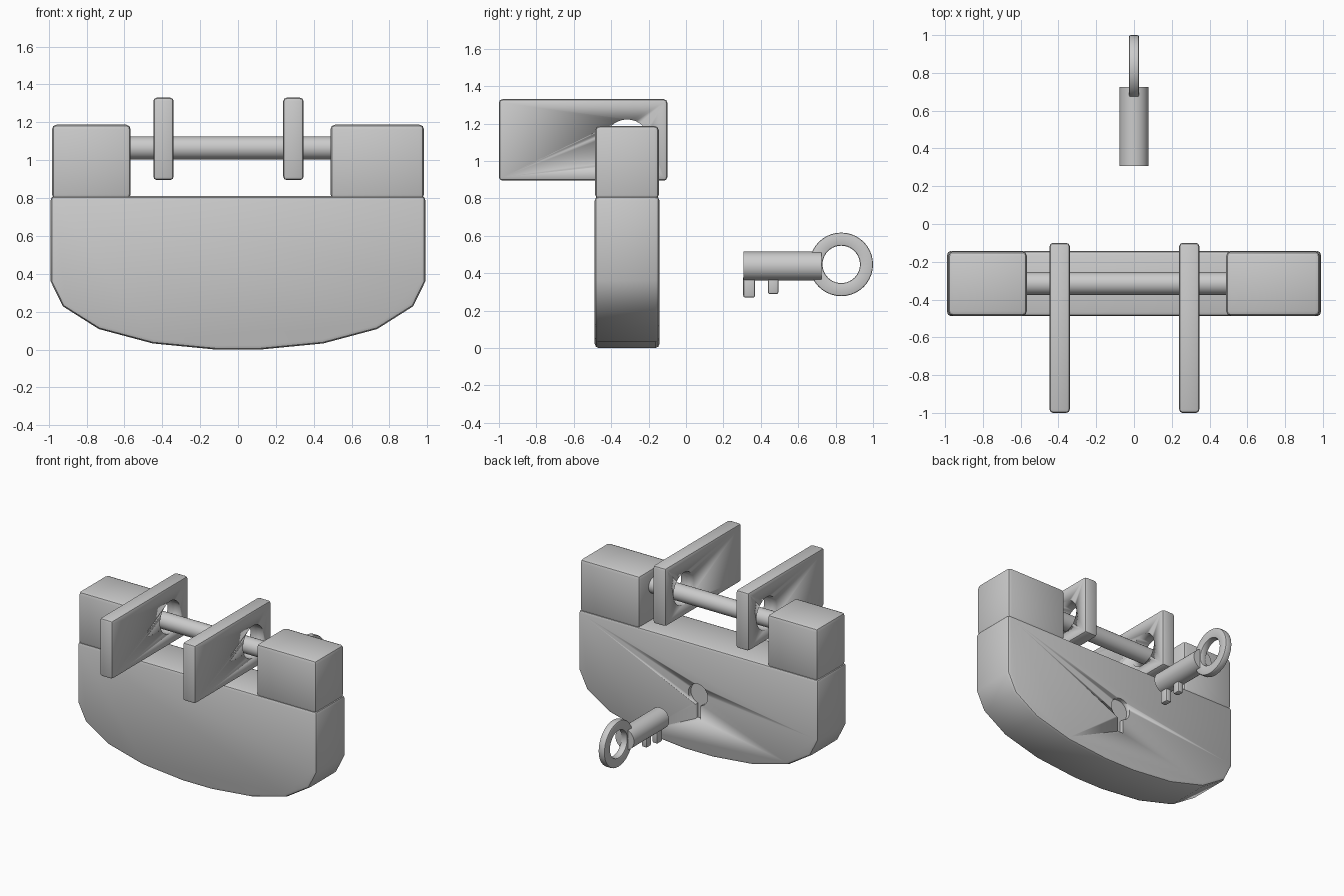
import bpy, bmesh, math
from mathutils import Matrix

if "Cube" in bpy.data.objects:
    bpy.data.objects.remove(bpy.data.objects["Cube"])

LOCK_Y = -0.315      # centre plane of the lock body
BACK_Y = -0.142      # back face carrying the keyhole
KEY_Z = 0.438


def finish(name, bm, bevel=0.0, segments=2, angle=40, bevel_min=50):
    """Bevel the sharp edges and turn the bmesh into a smooth-shaded object."""
    bmesh.ops.recalc_face_normals(bm, faces=bm.faces)
    if bevel:
        edges = [e for e in bm.edges if e.calc_face_angle(0) > math.radians(bevel_min)]
        bmesh.ops.bevel(bm, geom=edges, offset=bevel, segments=segments,
                        profile=0.5, affect='EDGES', clamp_overlap=True)
    mesh = bpy.data.meshes.new(name)
    bm.to_mesh(mesh)
    bm.free()
    obj = bpy.data.objects.new(name, mesh)
    bpy.context.collection.objects.link(obj)
    activate(obj)
    bpy.ops.object.shade_smooth_by_angle(angle=math.radians(angle))
    return obj


def activate(obj):
    bpy.ops.object.select_all(action='DESELECT')
    obj.select_set(True)
    bpy.context.view_layer.objects.active = obj


def box(name, x, y, z, bevel=0.0):
    bm = bmesh.new()
    bmesh.ops.create_cube(bm, size=1)
    for v in bm.verts:
        for i, (lo, hi) in enumerate((x, y, z)):
            v.co[i] = lo if v.co[i] < 0 else hi
    return finish(name, bm, bevel)


def cylinder(name, axis, start, end, centre, radius, bevel=0.0, sides=32):
    """Cylinder along x or y; centre gives the two remaining coordinates."""
    bm = bmesh.new()
    bmesh.ops.create_cone(bm, cap_ends=True, segments=sides, radius1=radius,
                          radius2=radius, depth=end - start)
    mid = (start + end) / 2
    if axis == 'x':
        mat = Matrix.Translation((mid, *centre)) @ Matrix.Rotation(math.pi / 2, 4, 'Y')
    else:
        mat = Matrix.Translation((centre[0], mid, centre[1])) @ Matrix.Rotation(math.pi / 2, 4, 'X')
    bm.transform(mat)
    return finish(name, bm, bevel)


def extrude_y(name, points, y0, y1, bevel=0.0):
    """Extrude an x-z outline along y."""
    bm = bmesh.new()
    face = bm.faces.new([bm.verts.new((x, y0, z)) for x, z in points])
    new = bmesh.ops.extrude_face_region(bm, geom=[face])['geom']
    bmesh.ops.translate(bm, vec=(0, y1 - y0, 0),
                        verts=[g for g in new if isinstance(g, bmesh.types.BMVert)])
    return finish(name, bm, bevel)


def cut(obj, cutter):
    mod = obj.modifiers.new("cut", 'BOOLEAN')
    mod.operation = 'DIFFERENCE'
    mod.solver = 'EXACT'
    mod.object = cutter
    activate(obj)
    bpy.ops.object.modifier_apply(modifier=mod.name)
    bpy.data.objects.remove(cutter)


# Lock body: half outline mirrored across x = 0
half = [(0.12, 0.0), (0.45, 0.032), (0.735, 0.108), (0.925, 0.228), (0.99, 0.36), (0.99, 0.81)]
outline = half + [(-x, z) for x, z in reversed(half)]
body = extrude_y("lock_body", outline, 2 * LOCK_Y - BACK_Y, BACK_Y, bevel=0.022)

# Keyhole: round recess with a slot below
r, w = 0.08, 0.022
a0 = math.asin(w / r) - math.pi / 2
steps = 28
arc = [a0 + (2 * math.pi - 2 * math.asin(w / r)) * i / steps for i in range(steps + 1)]
hole = [(r * math.cos(a), KEY_Z + r * math.sin(a)) for a in arc]
hole += [(-w, 0.255), (w, 0.255)]
cut(body, extrude_y("keyhole_cutter", hole, BACK_Y - 0.03, BACK_Y + 0.05))

# Upper blocks holding the bar
for side, x in (("left", (-0.983, -0.567)), ("right", (0.488, 0.983))):
    box(side + "_block", x, (-0.486, -0.145), (0.795, 1.188), bevel=0.025)

# Locking bar
cylinder("locking_bar", 'x', -0.62, 0.54, (LOCK_Y, 1.065), 0.06)

# Hasp plates with round holes
for side, x in (("left", (-0.447, -0.34)), ("right", (0.239, 0.346))):
    plate = box(side + "_hasp_plate", x, (-1.0, -0.10), (0.895, 1.33), bevel=0.018)
    cut(plate, cylinder("hole_cutter", 'x', x[0] - 0.1, x[1] + 0.1, (LOCK_Y, 1.102), 0.12))

# Key shaft and teeth
cylinder("key_shaft", 'y', 0.308, 0.724, (0, KEY_Z), 0.077)
for name, y, z in (("front_key_tooth", (0.306, 0.37), 0.27),
                   ("rear_key_tooth", (0.438, 0.494), 0.288)):
    box(name, (-0.022, 0.022), y, (z, KEY_Z - 0.05), bevel=0.01)

# Key ring: rectangular section spun around the x axis
bm = bmesh.new()
section = [bm.verts.new((x, rad, 0)) for x, rad in
           ((-0.026, 0.1), (0.026, 0.1), (0.026, 0.17), (-0.026, 0.17))]
edges = [bm.edges.new((section[i], section[(i + 1) % 4])) for i in range(4)]
bmesh.ops.spin(bm, geom=section + edges, axis=(1, 0, 0), cent=(0, 0, 0),
               angle=2 * math.pi, steps=40)
bmesh.ops.remove_doubles(bm, verts=bm.verts, dist=0.0005)
bm.transform(Matrix.Translation((0, 0.83, 0.447)))
finish("key_ring", bm, bevel=0.008)
